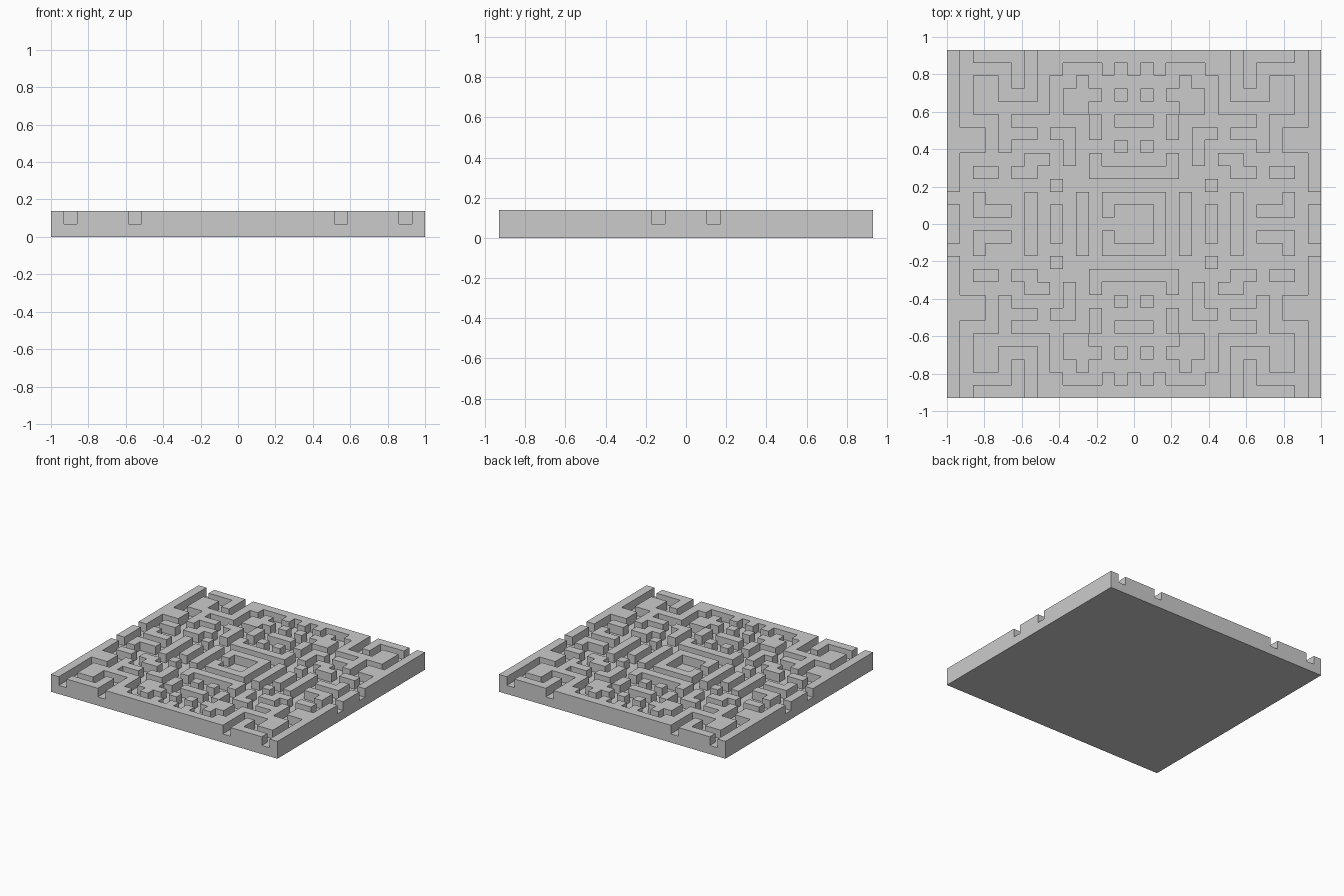
import bpy, bmesh

if "Cube" in bpy.data.objects:
    bpy.data.objects.remove(bpy.data.objects["Cube"])

# Upper-left quarter of the maze, '#' = raised wall, '.' = passage
QUARTER = [
    "#.####.########",
    "#....#.##...#.#",
    "#.##.#.#..#....",
    "#.##...#.###.#.",
    "#.######.##....",
    "#...#......#.##",
    "###.###.##.#...",
    "###.#....#...#.",
    "#.....##.#.#...",
    "#.##.##....####",
    "#.......#......",
    "..#...#...#.###",
    "#.###.#.#.#.#..",
    "#.....#.#.#....",
]
NX, NY = 29, 27
CELL = 2 / NX
FLOOR, TOP = CELL, 2 * CELL


def height(i, j):
    if not (0 <= i < NX and 0 <= j < NY):
        return 0.0
    # Closed end of the central bracket
    if (i, j) == (16, 13):
        return TOP
    return TOP if QUARTER[min(j, NY - 1 - j)][min(i, NX - 1 - i)] == "#" else FLOOR


def corner(i, j, z):
    return ((i - NX / 2) * CELL, (NY / 2 - j) * CELL, z)


bm = bmesh.new()


def face(*pts):
    bm.faces.new([bm.verts.new(p) for p in pts])


# Maze tops, passage floors and the vertical walls between them
for j in range(NY):
    for i in range(NX):
        h = height(i, j)
        ring = [(i, j + 1), (i + 1, j + 1), (i + 1, j), (i, j)]
        face(*[corner(a, b, h) for a, b in ring])
        for k, (di, dj) in enumerate([(0, 1), (1, 0), (0, -1), (-1, 0)]):
            low = height(i + di, j + dj)
            if low < h:
                a, b = ring[k], ring[(k + 1) % 4]
                levels = [z for z in (0.0, FLOOR, TOP) if low <= z <= h]
                for z0, z1 in zip(levels, levels[1:]):
                    face(corner(*a, z0), corner(*b, z0), corner(*b, z1), corner(*a, z1))

# Flat underside
face(corner(0, 0, 0), corner(NX, 0, 0), corner(NX, NY, 0), corner(0, NY, 0))

bmesh.ops.remove_doubles(bm, verts=bm.verts, dist=0.0005)
mesh = bpy.data.meshes.new("maze_slab")
bm.to_mesh(mesh)
bm.free()
bpy.context.collection.objects.link(bpy.data.objects.new("maze_slab", mesh))
